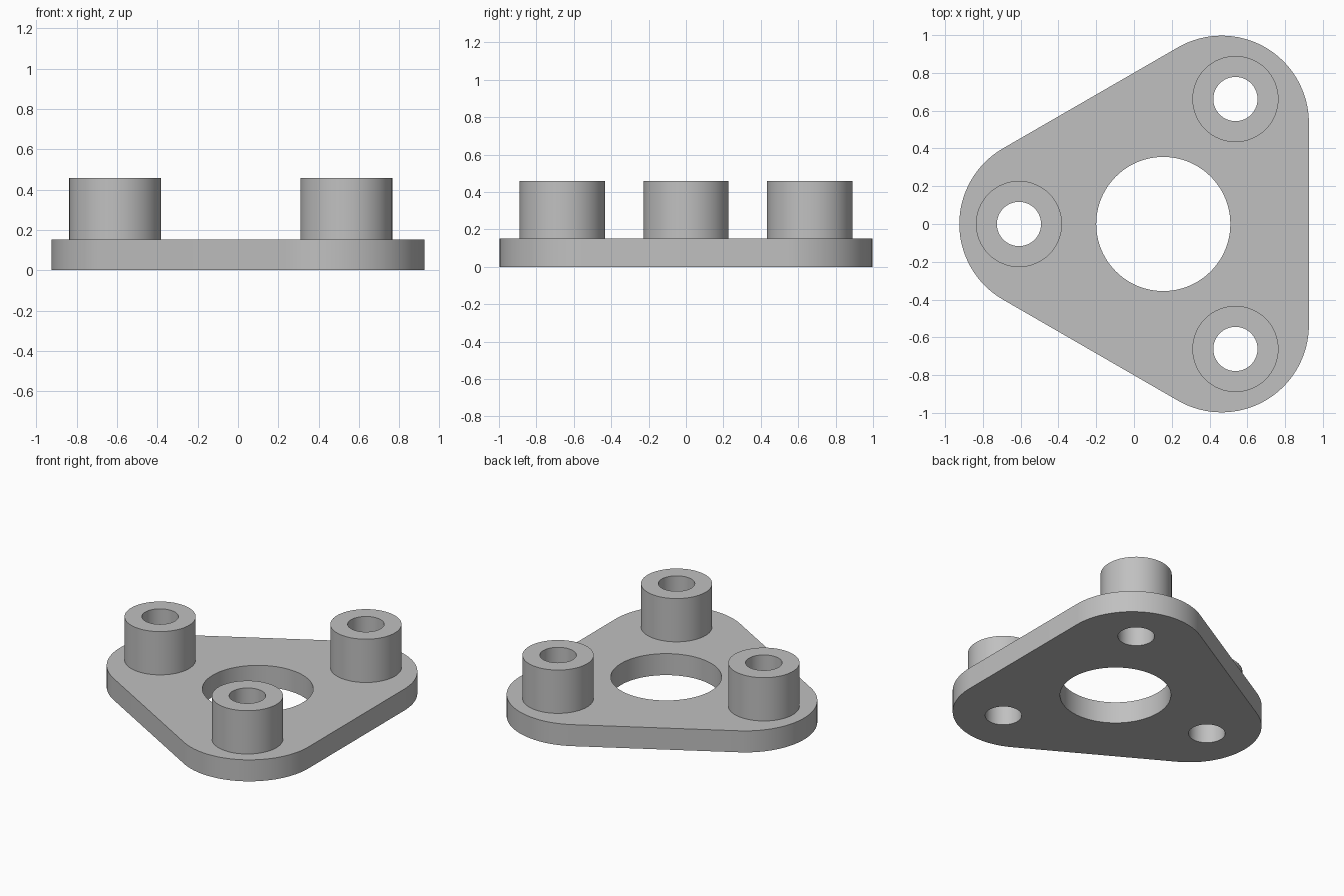
import bpy, bmesh, math
from mathutils import Vector

if "Cube" in bpy.data.objects:
    bpy.data.objects.remove(bpy.data.objects["Cube"])

CENTRE = Vector((0.155, 0.0))
PLATE_H, BOSS_TOP = 0.152, 0.458
ANGLES = [math.radians(a) for a in (60, 180, 300)]

grey = bpy.data.materials.new("light grey")
grey.diffuse_color = (0.53, 0.53, 0.53, 1)
grey.use_nodes = True
grey.node_tree.nodes["Principled BSDF"].inputs["Base Color"].default_value = grey.diffuse_color


def arc(c, r, a0, a1, n):
    return [c + Vector((math.cos(a), math.sin(a))) * r
            for a in (a0 + (a1 - a0) * i / n for i in range(n + 1))]


def circle(c, r, n=64):
    return arc(c, r, 0, math.tau, n)[:-1]


def polar(r, a):
    return CENTRE + Vector((math.cos(a), math.sin(a))) * r


def prism(name, loops, z0, z1):
    """Extrude an outer loop with hole loops from z0 to z1."""
    bm = bmesh.new()
    for loop in loops:
        vs = [bm.verts.new((p.x, p.y, z0)) for p in loop]
        for i, v in enumerate(vs):
            bm.edges.new((v, vs[(i + 1) % len(vs)]))
    bmesh.ops.triangle_fill(bm, use_beauty=True, use_dissolve=False,
                            edges=bm.edges[:], normal=(0, 0, 1))
    ext = bmesh.ops.extrude_face_region(bm, geom=bm.faces[:], use_keep_orig=True)
    top = [g for g in ext["geom"] if isinstance(g, bmesh.types.BMVert)]
    bmesh.ops.translate(bm, verts=top, vec=(0, 0, z1 - z0))
    bmesh.ops.recalc_face_normals(bm, faces=bm.faces[:])
    me = bpy.data.meshes.new(name)
    bm.to_mesh(me)
    bm.free()
    me.materials.append(grey)
    ob = bpy.data.objects.new(name, me)
    bpy.context.collection.objects.link(ob)
    bpy.ops.object.select_all(action="DESELECT")
    ob.select_set(True)
    bpy.context.view_layer.objects.active = ob
    bpy.ops.object.shade_smooth_by_angle(angle=math.radians(30))


bosses = [polar(0.764, a) for a in ANGLES]

# Rounded triangular plate with a large centre hole and three bolt holes
outline = []
for a in ANGLES:
    outline += arc(polar(0.618, a), 0.462, a - math.pi / 3, a + math.pi / 3, 32)
prism("base_plate",
      [outline, circle(CENTRE, 0.355, 96)] + [circle(c, 0.117) for c in bosses],
      0, PLATE_H)

# Hollow standoffs over the bolt holes
for i, c in enumerate(bosses):
    prism(f"standoff_{i + 1}", [circle(c, 0.228), circle(c, 0.117)], PLATE_H, BOSS_TOP)
